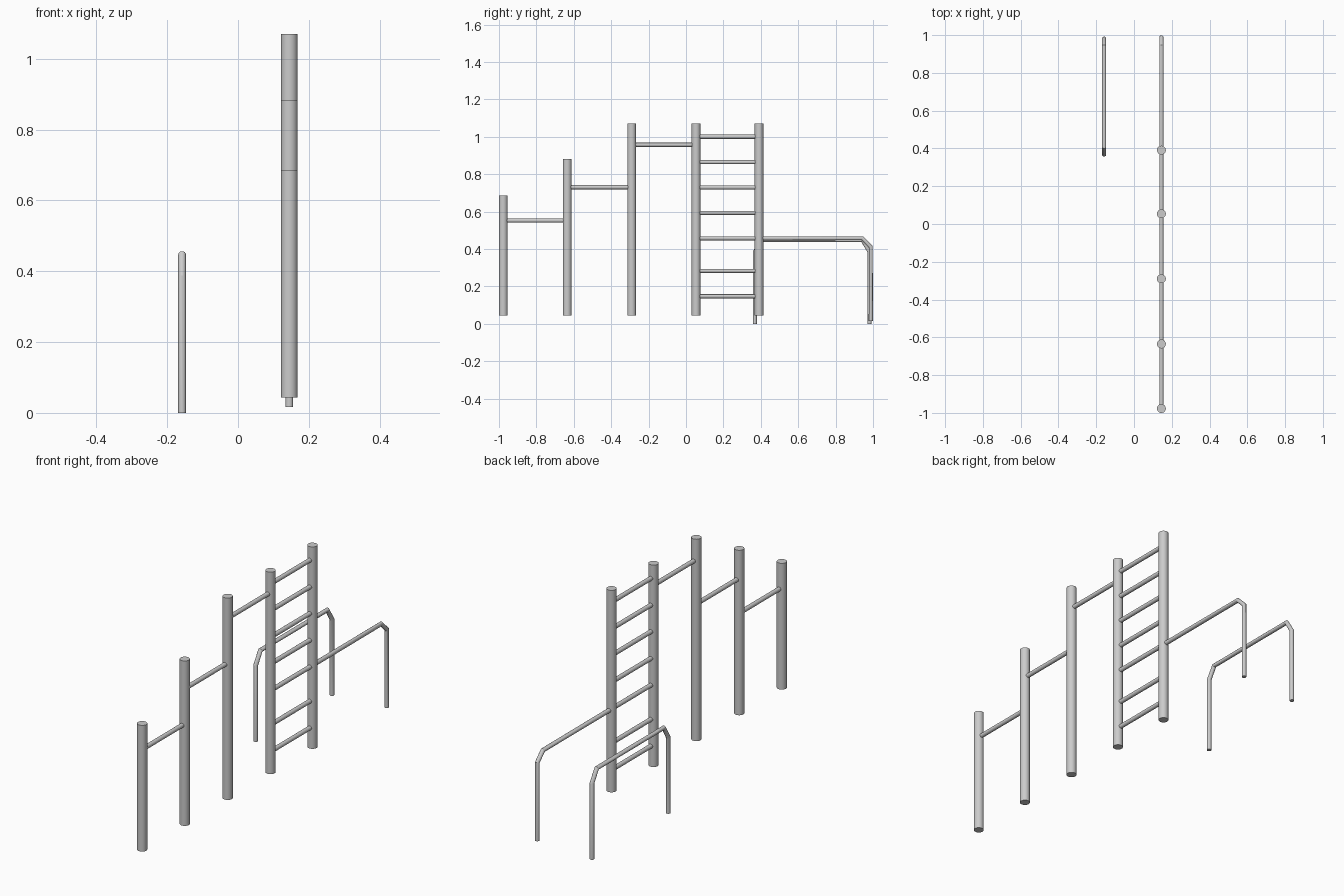
import bpy, math
from mathutils import Vector

if "Cube" in bpy.data.objects:
    bpy.data.objects.remove(bpy.data.objects["Cube"])

POST_R, BAR_R = 0.0235, 0.011
X_MAIN, X_SIDE = 0.145, -0.158


def rod(name, a, b, radius, sides):
    """Capped cylinder between two points."""
    a, b = Vector(a), Vector(b)
    d = b - a
    bpy.ops.mesh.primitive_cylinder_add(
        vertices=sides, radius=radius, depth=d.length, location=(a + b) / 2,
        rotation=d.to_track_quat('Z', 'Y').to_euler())
    bpy.context.object.name = name
    bpy.ops.object.shade_smooth_by_angle(angle=math.radians(40))


def pipe(name, x, path):
    """Bent round tube following (y, z) points at a fixed x."""
    curve = bpy.data.curves.new(name, 'CURVE')
    curve.dimensions = '3D'
    curve.bevel_depth = BAR_R
    curve.bevel_resolution = 6
    curve.use_fill_caps = True
    spline = curve.splines.new('POLY')
    spline.points.add(len(path) - 1)
    for p, (y, z) in zip(spline.points, path):
        p.co = (x, y, z, 1)
    obj = bpy.data.objects.new(name, curve)
    bpy.context.collection.objects.link(obj)
    bpy.ops.object.select_all(action='DESELECT')
    bpy.context.view_layer.objects.active = obj
    obj.select_set(True)
    bpy.ops.object.convert(target='MESH')
    bpy.ops.object.shade_smooth_by_angle(angle=math.radians(30))


# Upright posts (y, top height)
posts = [(-0.977, 0.685), (-0.635, 0.882), (-0.290, 1.07), (0.054, 1.07), (0.391, 1.07)]
for i, (y, top) in enumerate(posts):
    rod(f"post_{i + 1}", (X_MAIN, y, 0.043), (X_MAIN, y, top), POST_R, 32)


def crossbar(name, i, z):
    """Bar spanning post i to the next one, ends sunk into the posts."""
    inset = POST_R * 0.6
    rod(name, (X_MAIN, posts[i][0] + inset, z), (X_MAIN, posts[i + 1][0] - inset, z), BAR_R, 24)


# Stepped pull-up bars
for i, z in enumerate((0.552, 0.73, 0.957)):
    crossbar(f"pull_up_bar_{i + 1}", i, z)

# Ladder rungs
for i, z in enumerate((0.147, 0.283, 0.457, 0.593, 0.729, 0.864, 1.0)):
    crossbar(f"ladder_rung_{i + 1}", 3, z)

# Free-standing parallel bar and the matching one fixed to the last post
pipe("parallel_bar_free", X_SIDE,
     [(0.368, 0), (0.368, 0.385), (0.406, 0.447), (0.943, 0.447), (0.981, 0.385), (0.981, 0)])
pipe("parallel_bar_fixed", X_MAIN,
     [(0.40, 0.457), (0.943, 0.457), (0.988, 0.412), (0.988, 0.016)])
